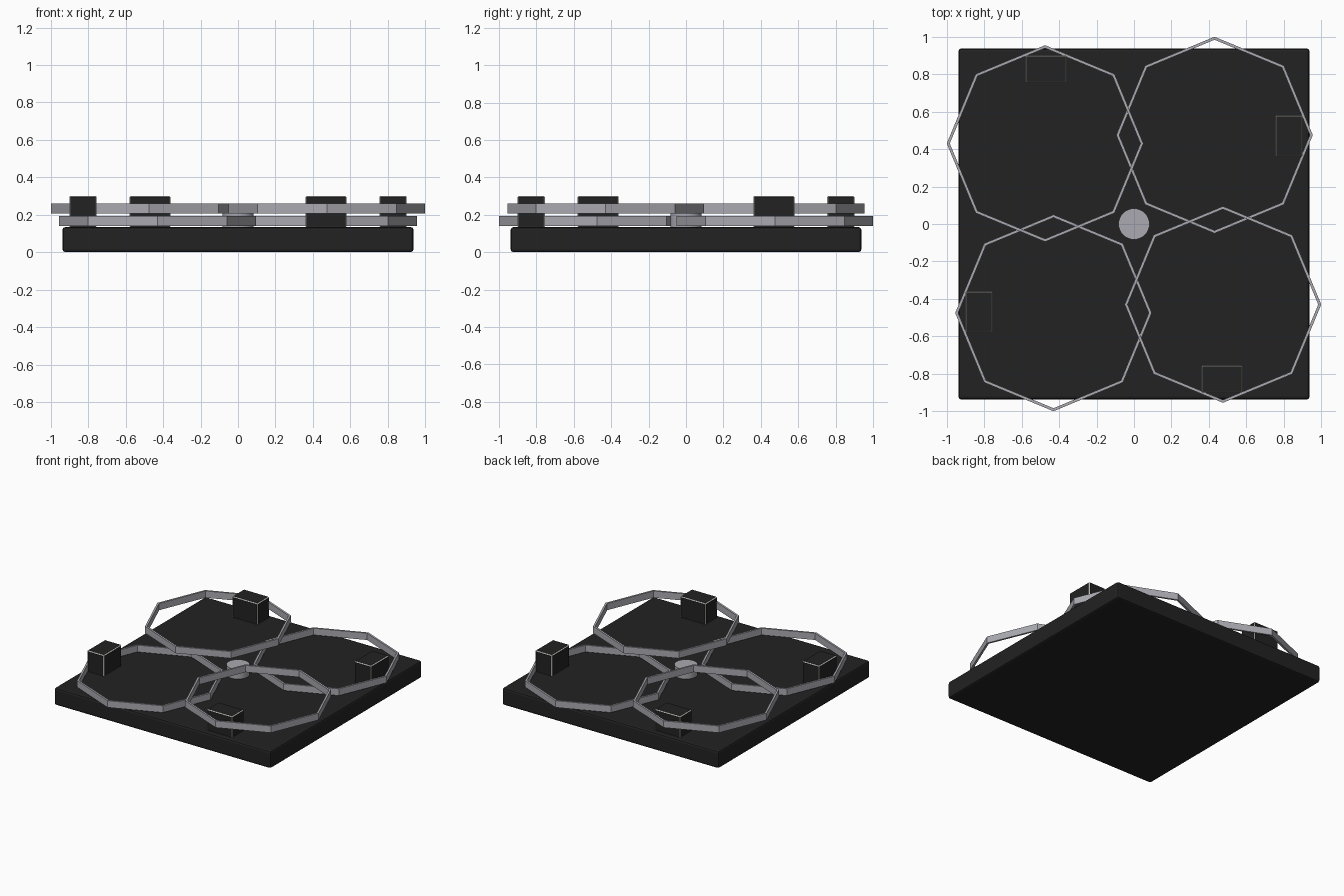
import bpy, bmesh, math
from mathutils import Matrix

if "Cube" in bpy.data.objects:
    bpy.data.objects.remove(bpy.data.objects["Cube"])


def material(name, rgb):
    m = bpy.data.materials.new(name)
    m.diffuse_color = (*rgb, 1)
    m.use_nodes = True
    m.node_tree.nodes["Principled BSDF"].inputs["Base Color"].default_value = m.diffuse_color
    return m


BLACK = material("matte_black", (0.016, 0.016, 0.016))
METAL = material("grey_metal", (0.40, 0.40, 0.44))
TRIM = material("pale_trim", (0.75, 0.75, 0.70))


def add_object(name, bm, *mats):
    bmesh.ops.recalc_face_normals(bm, faces=bm.faces)
    mesh = bpy.data.meshes.new(name)
    bm.to_mesh(mesh)
    bm.free()
    for m in mats:
        mesh.materials.append(m)
    ob = bpy.data.objects.new(name, mesh)
    bpy.context.collection.objects.link(ob)
    return ob


def bevelled_box(name, center, size, width, segments, mats, rim=0):
    bm = bmesh.new()
    bmesh.ops.create_cube(bm, size=1, matrix=Matrix.Translation(center) @ Matrix.Diagonal((*size, 1)))
    res = bmesh.ops.bevel(bm, geom=bm.edges[:], offset=width, segments=segments,
                          profile=0.5, affect='EDGES')
    for f in res["faces"]:
        f.material_index = rim if max(abs(c) for c in f.normal) < 0.99 else 0
    return add_object(name, bm, *mats)


def octagon_band(name, cx, cy, z0, z1, outer, wall):
    bm = bmesh.new()
    loops = []
    for r, z in ((outer, z0), (outer, z1), (outer - wall, z1), (outer - wall, z0)):
        loops.append([bm.verts.new((cx + r * math.cos(i * math.pi / 4),
                                    cy + r * math.sin(i * math.pi / 4), z)) for i in range(8)])
    for k in range(4):
        a, b = loops[k], loops[(k + 1) % 4]
        for i in range(8):
            j = (i + 1) % 8
            bm.faces.new((a[i], a[j], b[j], b[i]))
    return add_object(name, bm, METAL)


# Base slab with softened edges
bevelled_box("base_plate", (0, 0, 0.067), (1.875, 1.875, 0.134), 0.015, 2, [BLACK])

# Four octagonal bands alternating in height, each with an edge-lined block
corners = ("back_left", "back_right", "front_right", "front_left")
for k, corner in enumerate(corners):
    turn = Matrix.Rotation(-k * math.pi / 2, 2)
    cx, cy = turn @ Matrix.Identity(2).col[0] * -0.475 + turn @ Matrix.Identity(2).col[1] * 0.43
    z0 = 0.207 if k % 2 == 0 else 0.14
    octagon_band("ring_" + corner, cx, cy, z0, z0 + 0.053, 0.525, 0.016)
    bx, by = turn @ Matrix.Identity(2).col[0] * -0.47 + turn @ Matrix.Identity(2).col[1] * 0.828
    size = (0.22, 0.146, 0.168) if k % 2 == 0 else (0.146, 0.22, 0.168)
    bevelled_box("block_" + corner, (bx, by, 0.216), size, 0.006, 1, [BLACK, TRIM], rim=1)

# Central hub
bm = bmesh.new()
bmesh.ops.create_cone(bm, cap_ends=True, segments=32, radius1=0.083, radius2=0.083, depth=0.08,
                      matrix=Matrix.Translation((0, 0, 0.17)))
hub = add_object("center_hub", bm, METAL)
bpy.context.view_layer.objects.active = hub
hub.select_set(True)
bpy.ops.object.shade_smooth_by_angle()
